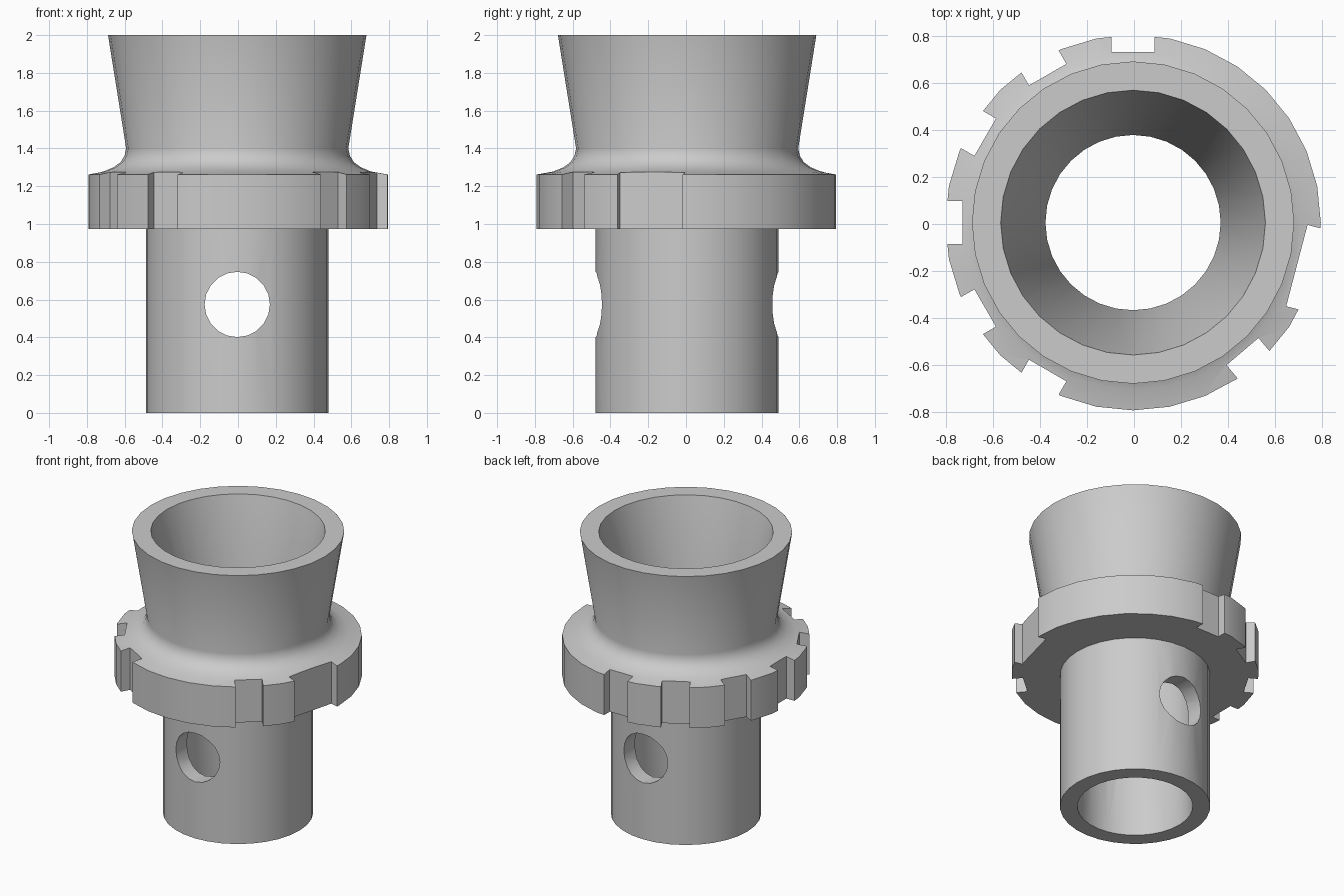
import bpy, bmesh
from math import radians, cos, sin, tau
from mathutils import Matrix, Vector

cube = bpy.data.objects.get("Cube")
if cube:
    bpy.data.objects.remove(cube, do_unlink=True)

AXIS = Vector((-0.004, 0.006, 0))
SIDES = 32

grey = bpy.data.materials.new("plain grey")
grey.use_nodes = True
colour = (0.6, 0.6, 0.6, 1)
grey.diffuse_color = colour
grey.node_tree.nodes["Principled BSDF"].inputs["Base Color"].default_value = colour


def make_object(name, bm):
    bmesh.ops.recalc_face_normals(bm, faces=bm.faces)
    mesh = bpy.data.meshes.new(name)
    bm.to_mesh(mesh)
    bm.free()
    mesh.materials.append(grey)
    obj = bpy.data.objects.new(name, mesh)
    bpy.context.collection.objects.link(obj)
    return obj


def lathe(name, profile):
    """Revolve a closed (radius, height) outline around the upright axis."""
    bm = bmesh.new()
    rings = []
    for i in range(SIDES):
        a = tau * i / SIDES
        rings.append([bm.verts.new(AXIS + Vector((r * cos(a), r * sin(a), z)))
                      for r, z in profile])
    n = len(profile)
    for i in range(SIDES):
        p, q = rings[i], rings[(i + 1) % SIDES]
        for j in range(n):
            k = (j + 1) % n
            bm.faces.new((p[j], q[j], q[k], p[k]))
    return make_object(name, bm)


def cut(target, cutter):
    """Subtract the cutter, then discard it."""
    cutter.hide_render = True
    mod = target.modifiers.new("cut", 'BOOLEAN')
    mod.operation = 'DIFFERENCE'
    mod.solver = 'EXACT'
    mod.object = cutter
    bpy.context.view_layer.objects.active = target
    bpy.ops.object.modifier_apply(modifier=mod.name)
    bpy.data.objects.remove(cutter, do_unlink=True)


# Hollow body: shaft, collar, fillet, flared cup and bore in one outline
body = lathe("collared_socket", [
    (0.372, 0), (0.484, 0), (0.484, 0.974),
    (0.797, 0.974), (0.797, 1.262),
    (0.708, 1.278), (0.655, 1.3), (0.618, 1.327), (0.597, 1.36), (0.588, 1.4),
    (0.684, 2), (0.562, 2), (0.372, 1.2)])

# Notches around the collar: (angle, width, distance of floor from axis)
notches = [(a, 0.183, 0.725) for a in range(90, 241, 30)]
notches += [(-49.7, 0.178, 0.718), (-14.7, 0.357, 0.719)]
for angle, width, floor in notches:
    bm = bmesh.new()
    bmesh.ops.create_cube(bm, size=1, matrix=(
        Matrix.Translation(AXIS) @ Matrix.Rotation(radians(angle), 4, 'Z')
        @ Matrix.Translation((floor + 0.15, 0, 1.12))
        @ Matrix.Diagonal((0.3, width, 0.4, 1))))
    cut(body, make_object("notch_cutter", bm))

# Cross hole through the front and back of the shaft
bm = bmesh.new()
bmesh.ops.create_cone(bm, cap_ends=True, segments=20, radius1=0.173, radius2=0.173,
                      depth=1.5, matrix=Matrix.Translation(AXIS + Vector((0, 0, 0.574)))
                      @ Matrix.Rotation(radians(90), 4, 'X'))
cut(body, make_object("cross_hole_cutter", bm))

# Smooth shading with sharp machined edges
bpy.ops.object.select_all(action='DESELECT')
body.select_set(True)
bpy.context.view_layer.objects.active = body
bpy.ops.object.shade_smooth_by_angle(angle=radians(30))
